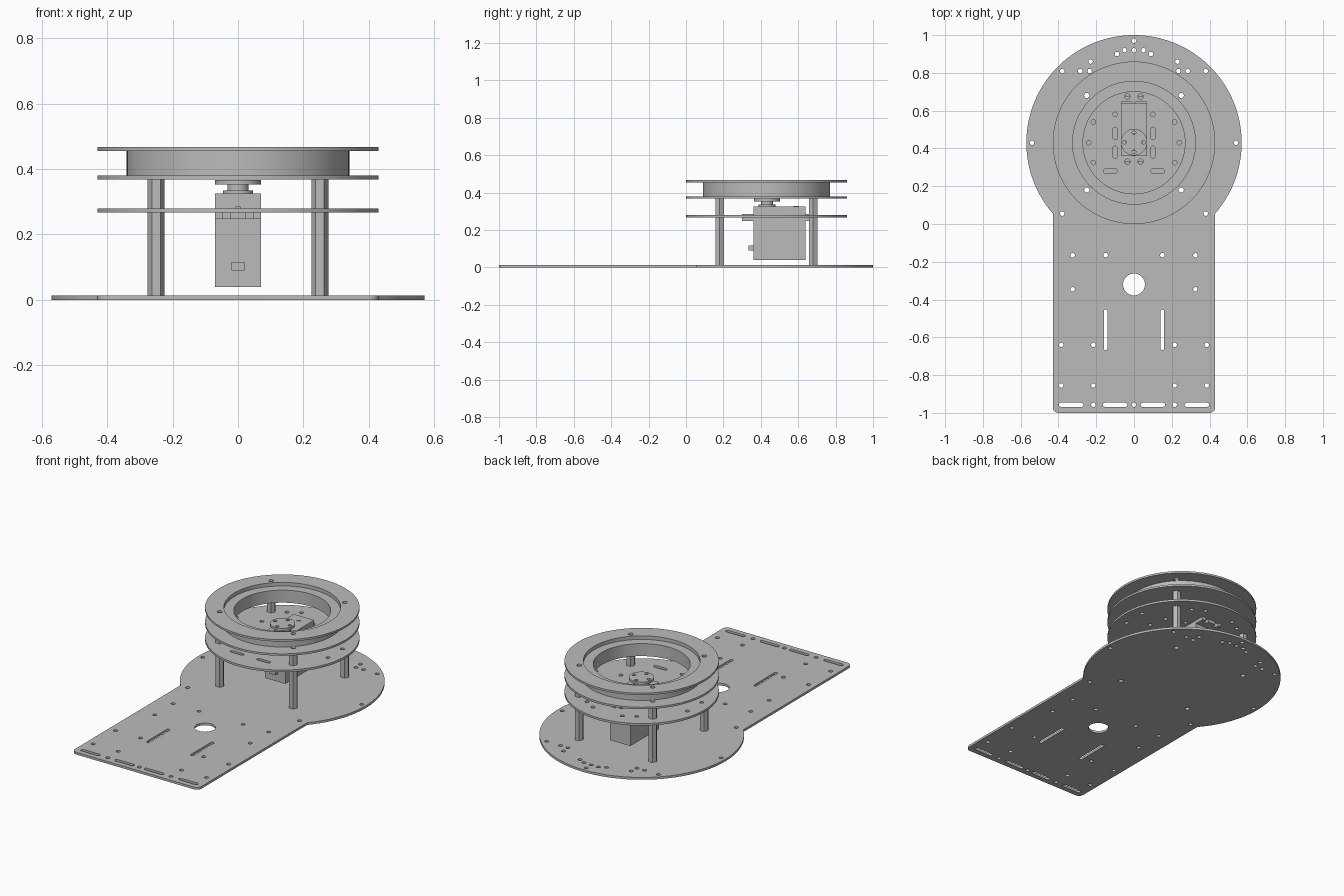
import bpy, bmesh
from math import cos, sin, pi, asin

old = bpy.data.objects.get("Cube")
if old:
    bpy.data.objects.remove(old, do_unlink=True)

grey = bpy.data.materials.new("light grey")
grey.use_nodes = True
grey.diffuse_color = (0.5, 0.5, 0.5, 1)
grey.node_tree.nodes["Principled BSDF"].inputs["Base Color"].default_value = (0.5, 0.5, 0.5, 1)

CY = 0.43          # centre of the turntable
R = 0.43           # radius of the round plates


def arc(x, y, r, a0, a1, n):
    return [(x + r * cos(a0 + (a1 - a0) * i / n), y + r * sin(a0 + (a1 - a0) * i / n)) for i in range(n + 1)]


def circle(x, y, r, n=16):
    return arc(x, y, r, 0, 2 * pi, n)[:-1]


def disc(r):
    return circle(0, CY, r, 96)


def rect(x0, x1, y0, y1):
    return [(x0, y0), (x1, y0), (x1, y1), (x0, y1)]


def slot(x, y, length, width, upright=False):
    r, h = width / 2, (length - width) / 2
    pts = arc(h, 0, r, -pi / 2, pi / 2, 8) + arc(-h, 0, r, pi / 2, 3 * pi / 2, 8)
    return [(x - v, y + u) if upright else (x + u, y + v) for u, v in pts]


def both(x, y, make, *args):
    """The same hole on both sides of the centre line."""
    return [make(s * x, y, *args) for s in (1, -1)]


def plate(name, outlines, z0, z1):
    """Extrude a filled outline; further outlines inside it become holes."""
    curve = bpy.data.curves.new(name, 'CURVE')
    curve.dimensions = '2D'
    curve.fill_mode = 'BOTH'
    curve.extrude = (z1 - z0) / 2
    for pts in outlines:
        spline = curve.splines.new('POLY')
        spline.points.add(len(pts) - 1)
        for p, (x, y) in zip(spline.points, pts):
            p.co = (x, y, 0, 1)
        spline.use_cyclic_u = True
    temp = bpy.data.objects.new(name + "_outline", curve)
    bpy.context.collection.objects.link(temp)
    graph = bpy.context.evaluated_depsgraph_get()
    mesh = bpy.data.meshes.new_from_object(temp.evaluated_get(graph))
    bpy.data.objects.remove(temp, do_unlink=True)
    bm = bmesh.new()
    bm.from_mesh(mesh)
    bmesh.ops.remove_doubles(bm, verts=bm.verts, dist=0.00001)
    bmesh.ops.translate(bm, verts=bm.verts, vec=(0, 0, (z0 + z1) / 2))
    bmesh.ops.recalc_face_normals(bm, faces=bm.faces)
    bm.to_mesh(mesh)
    bm.free()
    mesh.materials.clear()
    mesh.materials.append(grey)
    obj = bpy.data.objects.new(name, mesh)
    bpy.context.collection.objects.link(obj)
    bpy.ops.object.select_all(action='DESELECT')
    obj.select_set(True)
    bpy.context.view_layer.objects.active = obj
    bpy.ops.object.shade_smooth_by_angle(angle=0.6)
    return obj


# Screw holes shared by every plate and the columns
column_spots = [(sx * 0.25, CY + sy * 0.25) for sx in (1, -1) for sy in (1, -1)]
column_holes = [circle(x, y, 0.014) for x, y in column_spots]

# Keyhole-shaped base plate
neck = asin(0.374 / 0.57)
outline = arc(0, CY, 0.57, -neck, pi + neck, 96)
outline += arc(-0.4, -0.97, 0.03, pi, 1.5 * pi, 6) + arc(0.4, -0.97, 0.03, 1.5 * pi, 2 * pi, 6)
holes = [circle(0, -0.32, 0.058, 40)] + [circle(0, y, 0.012) for y in (0.97, 0.92, -0.957)]
for x, y in [(0.09, 0.9), (0.05, 0.92), (0.23, 0.86), (0.38, 0.81), (0.285, 0.81), (0.235, 0.81),
             (0.54, CY), (0.38, 0.055), (0.325, -0.165), (0.15, -0.165), (0.325, -0.345),
             (0.385, -0.64), (0.215, -0.64), (0.385, -0.855), (0.215, -0.855), (0.215, -0.957)]:
    holes += both(x, y, circle, 0.012)
holes += both(0.15, -0.56, slot, 0.215, 0.02, True)
for x in (0.333, 0.1):
    holes += both(x, -0.957, slot, 0.13, 0.022)
plate("base_plate", [outline] + holes + column_holes, 0, 0.014)

# Hollow hexagonal columns
for i, (x, y) in enumerate(column_spots):
    plate(f"column_{i + 1}", [circle(x, y, 0.026, 6), circle(x, y, 0.014)], 0.014, 0.368)

# Middle plate with motor opening
holes = [rect(-0.07, 0.07, 0.36, 0.645)]
for x, y in [(0.1, 0.58), (0.215, 0.54), (0.24, CY), (0.215, 0.325), (0.36, 0.5), (0.36, 0.36),
             (0.1, 0.76), (0.17, 0.72)]:
    holes += both(x, y, circle, 0.012)
for y in (0.48, 0.38):
    holes += both(0.1, y, slot, 0.065, 0.025, True)
holes += both(0.125, 0.28, slot, 0.075, 0.022)
holes += both(0.09, 0.12, slot, 0.09, 0.022)
for y in (0.33, 0.675):
    holes += both(0.035, y, circle, 0.014)
plate("middle_plate", [disc(R)] + holes + column_holes, 0.267, 0.28)

# Turntable: lower ring, bearing wall, top ring
plate("lower_ring", [disc(R), disc(0.27)] + column_holes, 0.368, 0.38)
plate("bearing_wall", [disc(0.34), disc(0.27)], 0.38, 0.445)
plate("bearing_lip", [disc(0.34), disc(0.325)], 0.445, 0.455)
plate("top_ring", [disc(R), disc(0.325)] + column_holes, 0.455, 0.467)

# Motor body, slotted mounting tabs, ribs and cable outlet
plate("motor_body", [rect(-0.07, 0.07, 0.36, 0.64)], 0.04, 0.325)
for name, inner, outer, hole_y in (("front", 0.36, 0.3, 0.33), ("rear", 0.64, 0.7, 0.675)):
    edge = [(-0.07, inner), (-0.07, outer)]
    for x in (-0.035, 0.035):
        edge += [(x - 0.011, outer), (x - 0.011, hole_y), (x + 0.011, hole_y), (x + 0.011, outer)]
    edge += [(0.07, outer), (0.07, inner)]
    plate(f"{name}_motor_tab", [edge], 0.247, 0.267)
    plate(f"{name}_tab_rib", [rect(-0.008, 0.008, min(inner, outer), max(inner, outer))], 0.267, 0.285)
plate("cable_outlet", [rect(-0.02, 0.02, 0.335, 0.36)], 0.09, 0.116)
plate("motor_screw_cap", [circle(0, 0.59, 0.014)], 0.325, 0.328)

# Output shaft and drilled round horn
hy = 0.433
plate("shaft_collar", [circle(0, hy, 0.046, 40)], 0.325, 0.335)
plate("output_shaft", [circle(0, hy, 0.032, 40)], 0.335, 0.354)
horn_holes = [circle(0.05 * cos(k * pi / 2), hy + 0.05 * sin(k * pi / 2), 0.01) for k in range(4)]
plate("horn_disc", [circle(0, hy, 0.07, 48)] + horn_holes, 0.353, 0.367)
